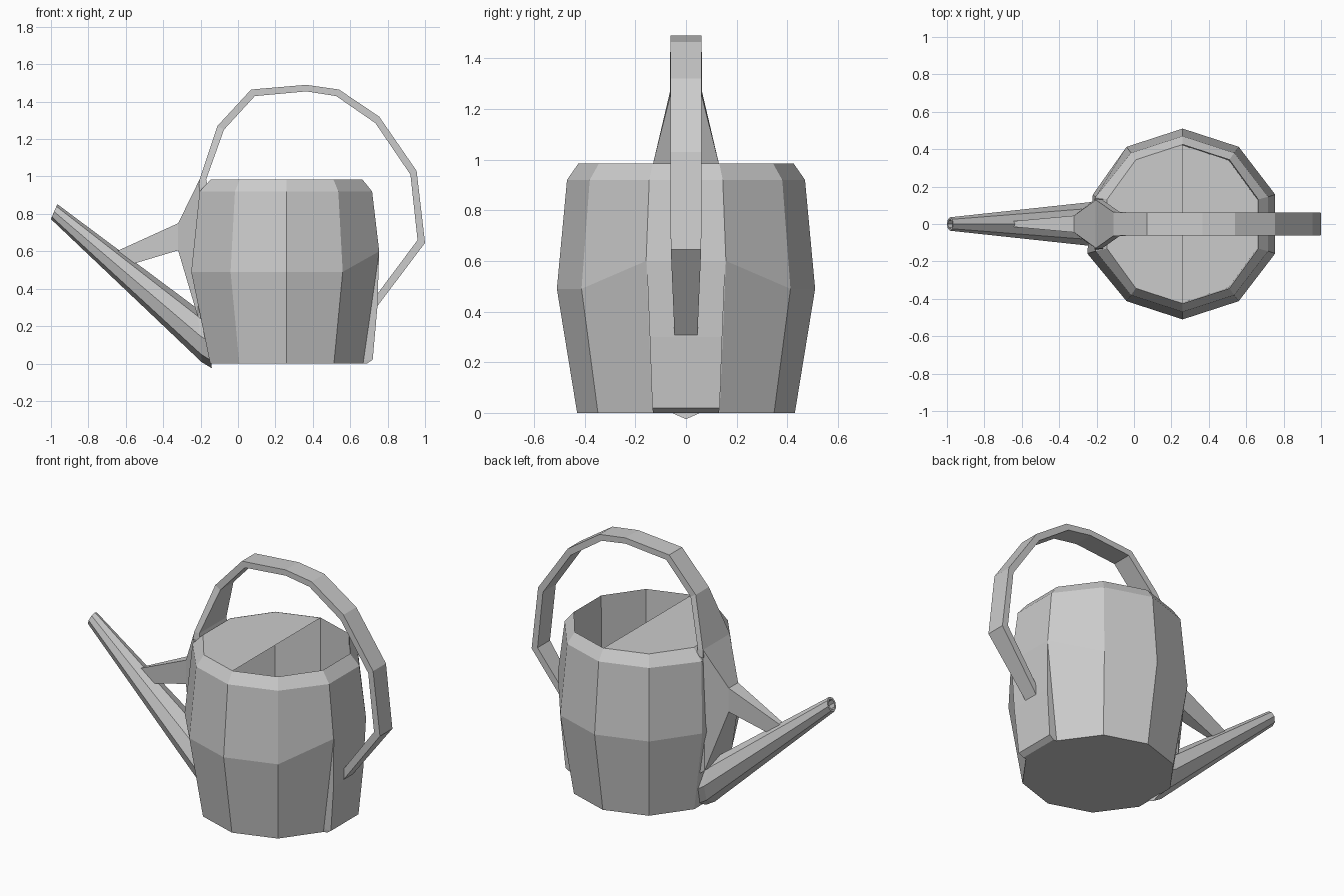
import bpy, bmesh
from math import cos, sin, pi, radians

CX = 0.26   # centre of the can body


def mesh_object(name, bm):
    bmesh.ops.recalc_face_normals(bm, faces=bm.faces)
    me = bpy.data.meshes.new(name)
    bm.to_mesh(me)
    bm.free()
    ob = bpy.data.objects.new(name, me)
    bpy.context.collection.objects.link(ob)
    return ob


def loft(name, rings):
    """Skin a list of equal-length rings and cap both ends."""
    bm = bmesh.new()
    loops = [[bm.verts.new(p) for p in r] for r in rings]
    n = len(loops[0])
    for a, b in zip(loops, loops[1:]):
        for i in range(n):
            j = (i + 1) % n
            bm.faces.new((a[i], a[j], b[j], b[i]))
    bm.faces.new(loops[0])
    bm.faces.new(loops[-1])
    return mesh_object(name, bm)


def decagon(r, z):
    return [[CX + r * cos(radians(90 + 36 * k)), r * sin(radians(90 + 36 * k)), z]
            for k in range(10)]


def strip_ring(outer, inner, w):
    """Rectangle across y from two xz points."""
    (ox, oz), (ix, iz) = outer, inner
    return [(ox, -w, oz), (ox, w, oz), (ix, w, iz), (ix, -w, iz)]


# Body: barrel outside, straight well inside
base, belly, shoulder = decagon(0.43, 0), decagon(0.51, 0.49), decagon(0.47, 0.92)
for p in belly:
    if p[0] > 0.7:
        p[0], p[2] = 0.755, 0.6
    elif p[0] < -0.2:
        p[0] = -0.25 if p[1] < 0 else -0.22
for p in shoulder:
    if p[0] > 0.65:
        p[0] = 0.717
    elif p[0] < -0.15:
        p[0] = -0.205
loft("can_body", [base, belly, shoulder, decagon(0.425, 0.985), decagon(0.42, 0.02)])

# Half cover over the spout side
bm = bmesh.new()
bm.faces.new([bm.verts.new(p) for p in decagon(0.425, 0.984)[:6]])
mesh_object("half_cover", bm)

# Raised panel behind the lower handle joint
loft("handle_panel", [
    [(0.66, -0.13, 0.0), (0.66, 0.13, 0.0), (0.69, 0.13, 0.0), (0.69, -0.13, 0.0)],
    [(0.66, -0.133, 0.02), (0.66, 0.133, 0.02), (0.72, 0.133, 0.02), (0.72, -0.133, 0.02)],
    [(0.70, -0.143, 0.3), (0.70, 0.143, 0.3), (0.745, 0.143, 0.3), (0.745, -0.143, 0.3)],
    [(0.74, -0.155, 0.6), (0.74, 0.155, 0.6), (0.755, 0.155, 0.6), (0.755, -0.155, 0.6)]])

# Handle: flat band, (outer, inner, half width)
handle = [
    ((-0.21, 0.94), (-0.16, 0.94), 0.135), ((-0.205, 0.985), (-0.17, 0.985), 0.13),
    ((-0.11, 1.27), (-0.075, 1.25), 0.063), ((0.07, 1.465), (0.09, 1.43), 0.062),
    ((0.365, 1.49), (0.365, 1.455), 0.062), ((0.54, 1.465), (0.525, 1.43), 0.062),
    ((0.755, 1.32), (0.735, 1.285), 0.062), ((0.955, 1.03), (0.922, 1.01), 0.062),
    ((1.0, 0.645), (0.96, 0.66), 0.06), ((0.74, 0.30), (0.74, 0.365), 0.045)]
loft("handle", [strip_ring(*s) for s in handle])


# Spout: tapered octagonal tube with a recessed mouth
def spout_ring(cx, cz, ux, uz, w):
    return [(cx + ux * cos(k * pi / 4), w * sin(k * pi / 4), cz + uz * cos(k * pi / 4))
            for k in range(8)]


loft("spout", [spout_ring(-0.15, 0.115, -0.01, 0.14, 0.128),
               spout_ring(-0.205, 0.15, -0.01, 0.142, 0.12),
               spout_ring(-0.983, 0.812, 0.017, 0.04, 0.036),
               spout_ring(-0.983, 0.812, 0.012, 0.028, 0.025),
               spout_ring(-0.93, 0.77, 0.012, 0.028, 0.025)])

# Bracket tying the spout to the body
loft("spout_bracket", [
    strip_ring((-0.15, 0.95), (-0.15, 0.2), 0.13),
    strip_ring((-0.205, 0.985), (-0.215, 0.25), 0.128),
    strip_ring((-0.32, 0.75), (-0.32, 0.605), 0.045),
    strip_ring((-0.65, 0.6), (-0.57, 0.53), 0.015)])
